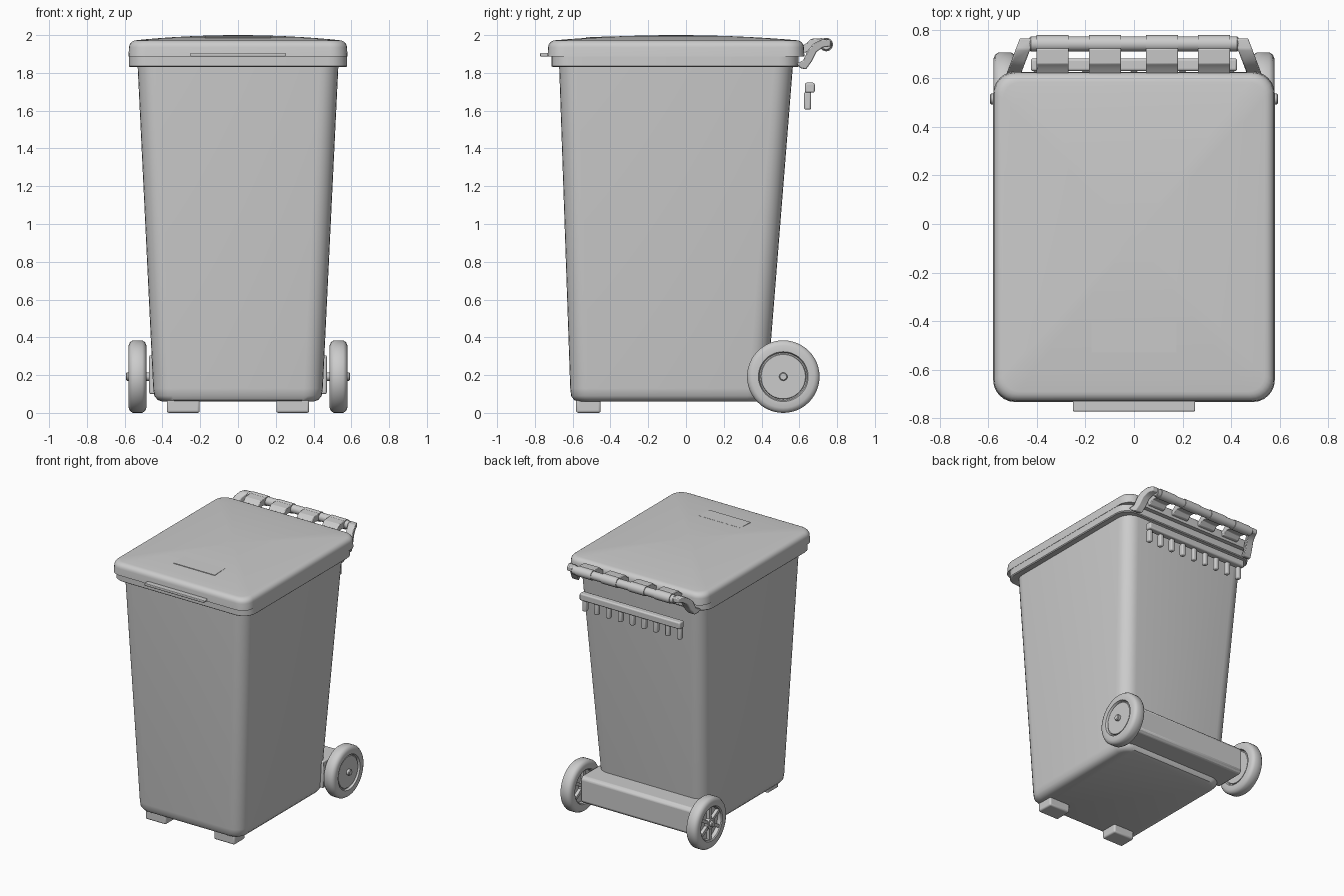
import bpy, bmesh, math
from mathutils import Vector

if "Cube" in bpy.data.objects:
    bpy.data.objects.remove(bpy.data.objects["Cube"])


def finish(name, bm, angle=35):
    bmesh.ops.recalc_face_normals(bm, faces=bm.faces)
    me = bpy.data.meshes.new(name)
    bm.to_mesh(me)
    bm.free()
    ob = bpy.data.objects.new(name, me)
    bpy.context.collection.objects.link(ob)
    bpy.ops.object.select_all(action='DESELECT')
    ob.select_set(True)
    bpy.context.view_layer.objects.active = ob
    bpy.ops.object.shade_smooth_by_angle(angle=math.radians(angle))
    return ob


def bevel(ob, width, segments=3):
    m = ob.modifiers.new("bevel", 'BEVEL')
    m.width, m.segments, m.limit_method = width, segments, 'ANGLE'
    return ob


def box(name, x0, x1, y0, y1, z0, z1, w=0.0):
    bm = bmesh.new()
    bmesh.ops.create_cube(bm, size=1)
    for v in bm.verts:
        v.co = Vector(((x0 + x1) / 2 + v.co.x * (x1 - x0),
                       (y0 + y1) / 2 + v.co.y * (y1 - y0),
                       (z0 + z1) / 2 + v.co.z * (z1 - z0)))
    ob = finish(name, bm)
    return bevel(ob, w) if w else ob


def skin(bm, rings, closed=False):
    n = len(rings[0])
    pairs = list(zip(rings, rings[1:])) + ([(rings[-1], rings[0])] if closed else [])
    for a, b in pairs:
        for i in range(n):
            j = (i + 1) % n
            bm.faces.new((a[i], a[j], b[j], b[i]))


def loft(name, sections, n=7):
    """Stack rounded rectangles given as (z, half width, y front, y back, corner radius)."""
    bm, rings = bmesh.new(), []
    for z, hx, y0, y1, r in sections:
        ring = []
        for k, (cx, cy) in enumerate(((hx - r, y1 - r), (r - hx, y1 - r),
                                      (r - hx, y0 + r), (hx - r, y0 + r))):
            for i in range(n):
                a = math.pi / 2 * (k + i / (n - 1))
                ring.append(bm.verts.new((cx + r * math.cos(a), cy + r * math.sin(a), z)))
        rings.append(ring)
    skin(bm, rings)
    bm.faces.new(rings[0])
    bm.faces.new(rings[-1])
    return finish(name, bm)


def prism(name, profile, x0, x1, w=0.0):
    """Extrude a (y, z) outline along x."""
    bm = bmesh.new()
    rings = [[bm.verts.new((x, y, z)) for y, z in profile] for x in (x0, x1)]
    skin(bm, rings)
    for r in rings:
        bm.faces.new(r)
    ob = finish(name, bm)
    return bevel(ob, w, 2) if w else ob


def lathe(name, profile, x, y, z, n=48, closed=False):
    """Spin (x offset, radius) points about an x-aligned axle."""
    bm = bmesh.new()
    rings = [[bm.verts.new((x + px, y + r * math.cos(2 * math.pi * i / n),
                            z + r * math.sin(2 * math.pi * i / n))) for i in range(n)]
             for px, r in profile]
    skin(bm, rings, closed)
    if not closed:
        bm.faces.new(rings[0])
        bm.faces.new(rings[-1])
    return finish(name, bm)


# Tapered body with rounded bottom edge
loft("bin_body", [(0.06, 0.40, -0.57, 0.39, 0.07), (0.068, 0.425, -0.593, 0.41, 0.085),
                  (0.09, 0.443, -0.608, 0.424, 0.095), (0.13, 0.449, -0.613, 0.43, 0.1),
                  (1.85, 0.532, -0.672, 0.567, 0.1)])
# Rim under the lid
loft("bin_rim", [(1.83, 0.572, -0.705, 0.59, 0.1), (1.836, 0.578, -0.712, 0.595, 0.1),
                 (1.886, 0.578, -0.712, 0.595, 0.1)])

# Domed lid
lid = [(1.886, 0.58, -0.733, 0.627, 0.09), (1.935, 0.577, -0.73, 0.624, 0.09)]
for i in range(1, 6):
    a = math.pi / 2 * i / 5
    d = 0.04 * (1 - math.cos(a))
    lid.append((1.935 + 0.038 * math.sin(a), 0.577 - d, -0.73 + d, 0.624 - d, 0.09 - d * 0.6))
for s in (0.9, 0.78, 0.62, 0.45, 0.28, 0.1):
    lid.append((1.973 + 0.027 * (1 - s * s), 0.54 * s, -0.053 - 0.637 * s,
                -0.053 + 0.637 * s, 0.066 * s))
loft("lid", lid)

# Raised panel and front grip on the lid
prism("lid_panel", [(-0.53, 1.975), (-0.53, 1.989), (-0.405, 1.9925), (-0.405, 1.975)],
      -0.175, 0.175)
box("lid_grip", -0.252, 0.252, -0.772, -0.70, 1.887, 1.906, 0.005)

# Hinge bar, straps and collars
HY, HZ = 0.742, 1.95
lathe("hinge_bar", [(-0.43, 0.026), (-0.425, 0.031), (0.425, 0.031), (0.43, 0.026)],
      0, HY, HZ, 24)
for x in (-0.335, -0.12, 0.115, 0.33):
    lathe("hinge_collar", [(-0.066, 0.036), (0.066, 0.036)], x, HY, HZ, 24)
    prism("hinge_strap", [(0.60, 1.905), (0.60, 1.935), (0.64, 1.958), (0.66, 1.98),
                          (0.72, 1.984), (0.735, 1.97), (0.72, 1.93), (0.67, 1.935),
                          (0.645, 1.91)], x - 0.066, x + 0.066, 0.004)

# Curved side arms leaning in towards the hinge bar
for side in (-1, 1):
    arm = prism("handle_arm",
                [(0.585, 1.85), (0.62, 1.865), (0.645, 1.92), (0.675, 1.955), (0.72, 1.978),
                 (0.765, 1.975), (0.765, 1.94), (0.725, 1.935), (0.69, 1.91),
                 (0.665, 1.86), (0.635, 1.818), (0.605, 1.825)], -0.03, 0.03, 0.006)
    for v in arm.data.vertices:
        v.co.x += side * (0.495 - 0.38 * (v.co.y - 0.62))

# Rear comb: rail with nine teeth
box("rear_rail", -0.425, 0.425, 0.63, 0.682, 1.695, 1.748, 0.01)
for i in range(9):
    x = -0.4 + 0.1 * i
    box("rear_tooth", x - 0.017, x + 0.017, 0.625, 0.662, 1.605, 1.70, 0.01)

# Axle housing and axle
WY, WZ = 0.515, 0.192
prism("axle_housing", [(0.355, 0.10), (0.355, 0.305), (0.58, 0.305), (0.60, 0.285),
                       (0.60, 0.12), (0.58, 0.10)], -0.47, 0.47, 0.008)
lathe("axle", [(-0.593, 0.017), (-0.588, 0.022), (0.588, 0.022), (0.593, 0.017)],
      0, WY, WZ, 20)

# Wheels: plain dish on the +x face, spokes on the -x face
for c in (-0.532, 0.532):
    lathe("wheel", [(0.0, 0.012), (0.038, 0.012), (0.038, 0.117), (0.030, 0.120),
                    (0.030, 0.126), (0.046, 0.132), (0.047, 0.165), (0.040, 0.182),
                    (0.025, 0.192), (-0.025, 0.192), (-0.040, 0.182), (-0.047, 0.165),
                    (-0.046, 0.130), (-0.040, 0.122), (-0.012, 0.118), (-0.012, 0.012)],
          c, WY, WZ, 48, True)
    lathe("wheel_hub", [(-0.042, 0.04), (0.0, 0.04)], c, WY, WZ, 24)
    for k in range(6):
        sp = box("wheel_spoke", -0.036, -0.005, -0.012, 0.012, 0.03, 0.122)
        sp.location = (c, WY, WZ)
        sp.rotation_euler.x = k * math.pi / 3

# Front feet
for s in (-1, 1):
    box("front_foot", s * 0.29 - 0.087, s * 0.29 + 0.087, -0.582, -0.452, 0.0, 0.075, 0.012)
